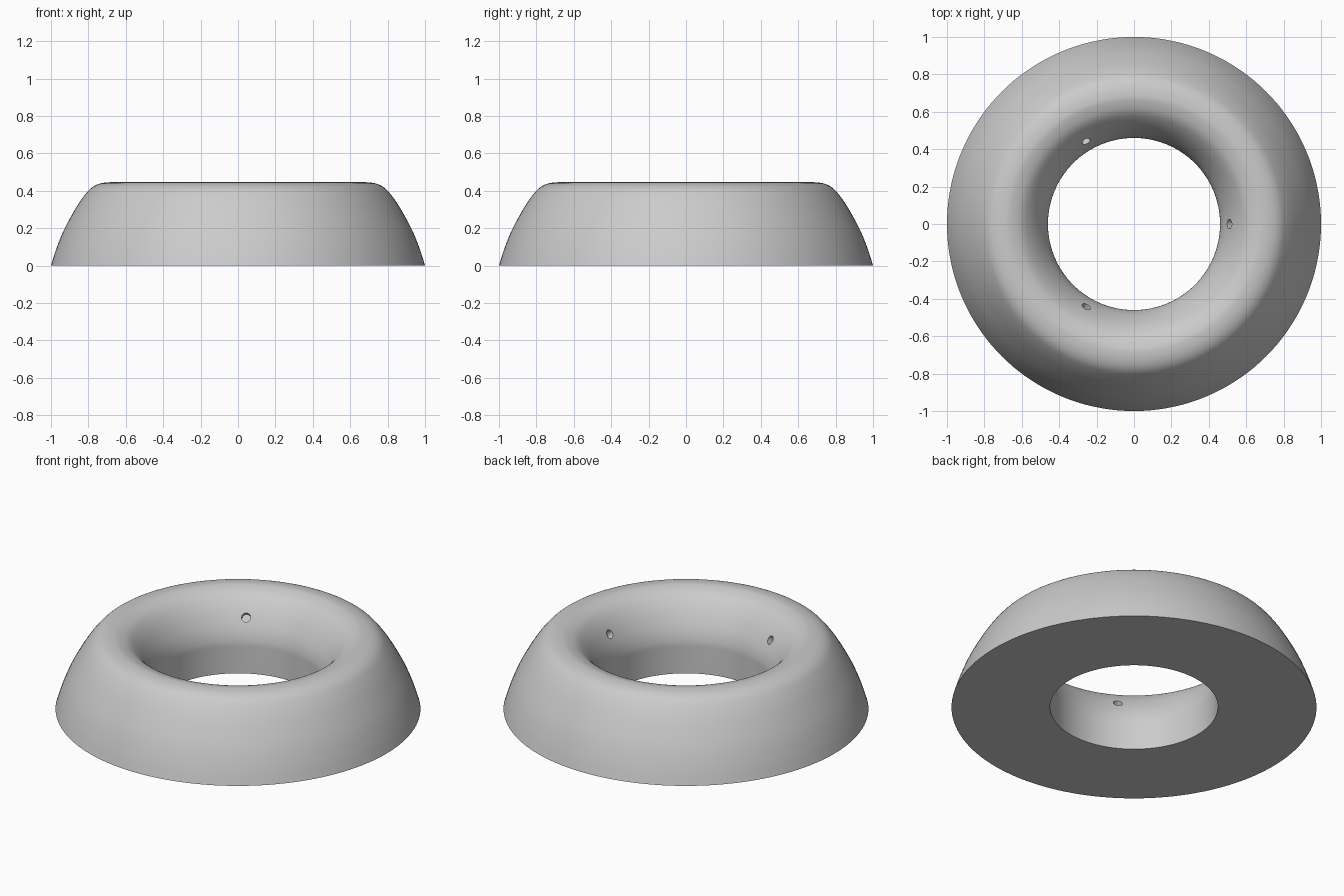
import bpy, bmesh, math
from mathutils import Vector, Matrix

cube = bpy.data.objects.get("Cube")
if cube:
    bpy.data.objects.remove(cube, do_unlink=True)

grey = bpy.data.materials.new("plain_grey")
grey.use_nodes = True
colour = (0.6, 0.6, 0.6, 1)
grey.diffuse_color = colour
grey.node_tree.nodes["Principled BSDF"].inputs["Base Color"].default_value = colour


def smooth_path(points, steps=4):
    """Catmull-Rom curve through (radius, height) points."""
    p = [Vector(q) for q in points]
    p = [2 * p[0] - p[1]] + p + [2 * p[-1] - p[-2]]
    out = []
    for a, b, c, d in zip(p, p[1:], p[2:], p[3:]):
        for i in range(steps):
            t = i / steps
            out.append(0.5 * (2 * b + (c - a) * t + (2 * a - 5 * b + 4 * c - d) * t**2
                              + (3 * b - a - 3 * c + d) * t**3))
    return out + [p[-2]]


def finish(bm, name):
    bmesh.ops.recalc_face_normals(bm, faces=bm.faces)
    mesh = bpy.data.meshes.new(name)
    bm.to_mesh(mesh)
    bm.free()
    mesh.materials.append(grey)
    obj = bpy.data.objects.new(name, mesh)
    bpy.context.collection.objects.link(obj)
    return obj


# Ring body: bowed outer wall, flat crown, flared throat, straight bore
outer = [(1, 0), (0.975, 0.08), (0.94, 0.17), (0.9, 0.25), (0.85, 0.335),
         (0.805, 0.395), (0.775, 0.422), (0.74, 0.438), (0.7, 0.445)]
throat = [(0.66, 0.443), (0.6, 0.42), (0.55, 0.373), (0.51, 0.315),
          (0.478, 0.25), (0.462, 0.19), (0.46, 0.14)]
profile = smooth_path(outer + throat) + [Vector((0.46, 0))]

bm = bmesh.new()
verts = [bm.verts.new((r, 0, z)) for r, z in profile]
edges = [bm.edges.new((a, b)) for a, b in zip(verts, verts[1:] + verts[:1])]
bmesh.ops.spin(bm, geom=verts + edges, cent=(0, 0, 0), axis=(0, 0, 1),
               angle=math.tau, steps=144, use_merge=True)
bmesh.ops.remove_doubles(bm, verts=bm.verts, dist=1e-5)
ring = finish(bm, "ring_body")

# Three small blind holes, square to the sloping throat
tilt = math.radians(36)
bm = bmesh.new()
for k in range(3):
    place = (Matrix.Rotation(k * math.tau / 3, 4, "Z")
             @ Matrix.Translation((0.51, 0, 0.315))
             @ Matrix.Rotation(-math.pi / 2 + tilt, 4, "Y"))
    bmesh.ops.create_cone(bm, cap_ends=True, segments=24, radius1=0.025,
                          radius2=0.025, depth=0.08, matrix=place)
cutter = finish(bm, "hole_cutter")
cutter.hide_render = True

cut = ring.modifiers.new("holes", "BOOLEAN")
cut.operation = "DIFFERENCE"
cut.solver = "EXACT"
cut.object = cutter

bpy.ops.object.select_all(action="DESELECT")
ring.select_set(True)
bpy.context.view_layer.objects.active = ring
bpy.ops.object.modifier_apply(modifier=cut.name)
bpy.data.objects.remove(cutter, do_unlink=True)
bpy.ops.object.shade_smooth_by_angle(angle=math.radians(30))
